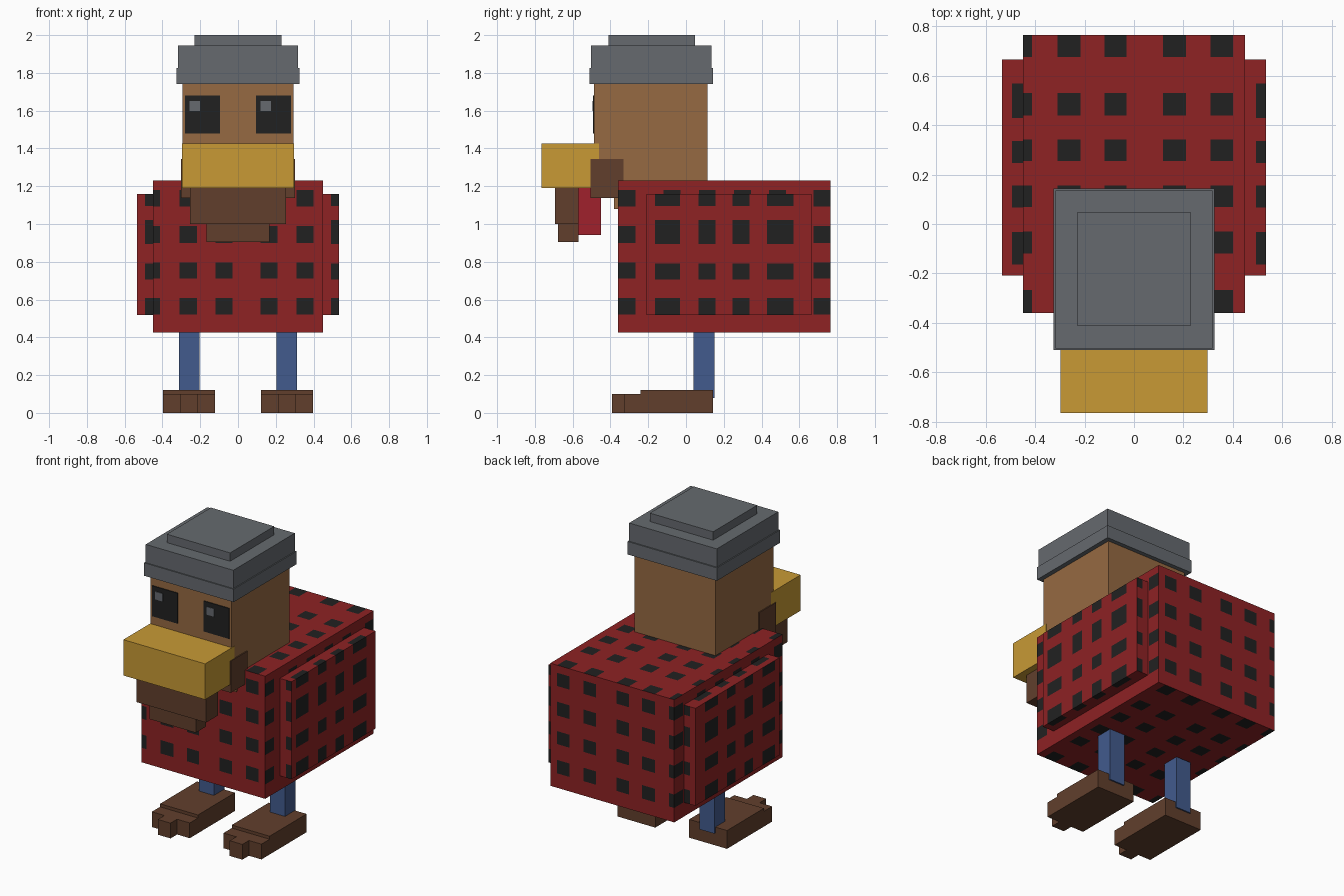
import bpy, bmesh
from mathutils import Vector

if "Cube" in bpy.data.objects:
    bpy.data.objects.remove(bpy.data.objects["Cube"])


def material(name, r, g, b):
    """Flat colour given as 0-255 display values, stored as linear."""
    def lin(c):
        c /= 255
        return c / 12.92 if c <= 0.04045 else ((c + 0.055) / 1.055) ** 2.4
    m = bpy.data.materials.new(name)
    m.diffuse_color = (lin(r), lin(g), lin(b), 1)
    m.use_nodes = True
    m.node_tree.nodes["Principled BSDF"].inputs["Base Color"].default_value = m.diffuse_color
    return m


RED = material("plaid red", 142, 34, 36)
BLACK = material("black", 33, 33, 33)
GREY = material("hat grey", 102, 106, 111)
TAN = material("head tan", 150, 106, 66)
GOLD = material("beak gold", 200, 154, 53)
BROWN = material("dark brown", 97, 63, 44)
BLUE = material("leg blue", 66, 91, 141)
CRIMSON = material("wattle red", 160, 33, 44)


def box(name, x, y, z, mat, bands=None):
    """Box from (min, max) ranges; bands on x, y, z give a checked pattern."""
    bm = bmesh.new()
    bmesh.ops.create_cube(bm, size=1)
    ranges = (x, y, z)
    for v in bm.verts:
        v.co = Vector([r[0] if c < 0 else r[1] for c, r in zip(v.co, ranges)])
    if bands:
        for axis in range(3):
            normal = Vector([float(i == axis) for i in range(3)])
            for cut in {c for band in bands[axis] for c in band}:
                if ranges[axis][0] < cut < ranges[axis][1]:
                    bmesh.ops.bisect_plane(
                        bm, geom=bm.verts[:] + bm.edges[:] + bm.faces[:],
                        plane_co=normal * cut, plane_no=normal)
        bm.normal_update()
        for f in bm.faces:
            c = f.calc_center_median()
            flat = [a for a in range(3) if abs(f.normal[a]) < 0.5]
            if all(any(lo < c[a] < hi for lo, hi in bands[a]) for a in flat):
                f.material_index = 1
    mesh = bpy.data.meshes.new(name)
    bm.to_mesh(mesh)
    bm.free()
    mesh.materials.append(mat)
    if bands:
        mesh.materials.append(BLACK)
    obj = bpy.data.objects.new(name, mesh)
    bpy.context.collection.objects.link(obj)
    return obj


# Checked body
body_x = [(-0.46, -0.412), (-0.31, -0.217), (-0.12, -0.03), (0.118, 0.21), (0.31, 0.40)]
body_y = [(-0.37, -0.268), (-0.12, -0.03), (0.068, 0.155), (0.255, 0.343),
          (0.44, 0.53), (0.675, 0.77)]
body_z = [(0.52, 0.608), (0.712, 0.797), (0.9, 0.99), (1.093, 1.18)]
box("body", (-0.45, 0.45), (-0.36, 0.765), (0.425, 1.23), RED, (body_x, body_y, body_z))

# Checked wings
wing_x = [(-0.493, -0.44), (0.493, 0.54)]
wing_y = [(-0.163, -0.033), (0.067, 0.155), (0.247, 0.335), (0.43, 0.568)]
wing_z = [(0.51, 0.608), (0.705, 0.79), (0.893, 1.02), (1.095, 1.17)]
for side, x in (("left", (-0.534, -0.45)), ("right", (0.45, 0.534))):
    box(side + "_wing", x, (-0.208, 0.665), (0.518, 1.158), RED, (wing_x, wing_y, wing_z))

# Head and neck
box("head", (-0.295, 0.295), (-0.487, 0.115), (1.14, 1.76), TAN)
box("neck", (-0.25, 0.25), (-0.38, 0.1), (1.08, 1.15), TAN)

# Stepped hat
box("hat_brim", (-0.325, 0.325), (-0.51, 0.143), (1.74, 1.825), GREY)
box("hat_crown", (-0.318, 0.318), (-0.503, 0.135), (1.825, 1.945), GREY)
box("hat_top", (-0.23, 0.23), (-0.41, 0.047), (1.945, 2.0), GREY)

# Beak, beard and wattle
box("beak", (-0.297, 0.297), (-0.765, -0.46), (1.19, 1.425), GOLD)
box("cheek_beard", (-0.302, 0.302), (-0.505, -0.332), (1.137, 1.345), BROWN)
box("beard", (-0.253, 0.253), (-0.693, -0.57), (1.0, 1.19), BROWN)
box("beard_tip", (-0.168, 0.168), (-0.678, -0.57), (0.905, 1.0), BROWN)
box("wattle", (-0.1, 0.1), (-0.57, -0.45), (0.943, 1.19), CRIMSON)

# Eyes, legs and feet on both sides
for side, s in (("left", -1), ("right", 1)):
    def span(a, b):
        return tuple(sorted((s * a, s * b)))
    box(side + "_eye", span(0.095, 0.28), (-0.493, -0.486), (1.48, 1.68), BLACK)
    glint = (-0.256, -0.2) if s < 0 else (0.118, 0.174)
    box(side + "_eye_glint", glint, (-0.496, -0.492), (1.598, 1.65), GREY)
    box(side + "_leg", span(0.203, 0.313), (0.04, 0.152), (0.08, 0.43), BLUE)
    box(side + "_foot", span(0.123, 0.398), (-0.24, 0.143), (0, 0.12), BROWN)
    box(side + "_outer_toe", span(0.307, 0.398), (-0.325, -0.24), (0, 0.1), BROWN)
    box(side + "_middle_toe", span(0.215, 0.307), (-0.393, -0.24), (0, 0.1), BROWN)
    box(side + "_inner_toe", span(0.123, 0.215), (-0.325, -0.24), (0, 0.1), BROWN)
